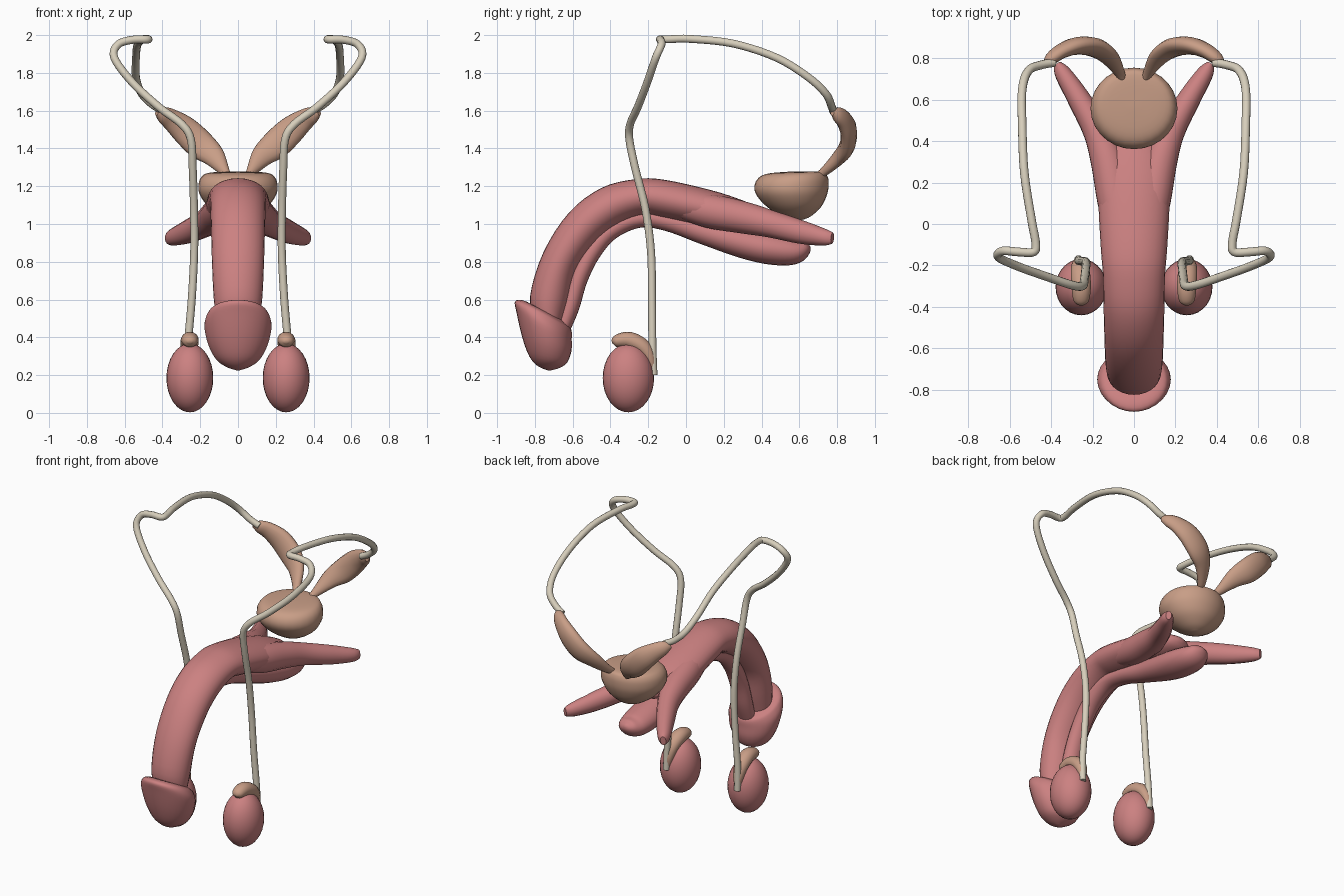
import bpy, bmesh, math
from mathutils import Vector


def material(name, rgb):
    m = bpy.data.materials.new(name)
    m.diffuse_color = (*rgb, 1)
    return m


PINK = material("pink_tissue", (0.60, 0.22, 0.22))
BROWN = material("tan_gland", (0.58, 0.34, 0.24))
CREAM = material("cream_duct", (0.68, 0.62, 0.50))


def smooth_rows(rows, n):
    """Catmull-Rom interpolation of rows of numbers."""
    out = []
    for i in range(len(rows) - 1):
        a, b, c, d = (rows[max(i - 1, 0)], rows[i], rows[i + 1], rows[min(i + 2, len(rows) - 1)])
        for k in range(n):
            t = k / n
            out.append([0.5 * (2 * q + (r - p) * t + (2 * p - 5 * q + 4 * r - s) * t * t
                               + (3 * q - p - 3 * r + s) * t ** 3) for p, q, r, s in zip(a, b, c, d)])
    out.append(list(rows[-1]))
    return out


def skin(name, rings, mat, sides, angle=50):
    """Skin elliptical rings (centre, u, v) into a closed mesh."""
    bm = bmesh.new()
    loops = []
    for c, u, v in rings:
        loops.append([bm.verts.new(c + u * math.cos(2 * math.pi * k / sides) + v * math.sin(2 * math.pi * k / sides))
                      for k in range(sides)])
    for a, b in zip(loops, loops[1:]):
        for k in range(sides):
            j = (k + 1) % sides
            bm.faces.new((a[k], a[j], b[j], b[k]))
    bm.faces.new(loops[0])
    bm.faces.new(loops[-1])
    bmesh.ops.recalc_face_normals(bm, faces=bm.faces)
    me = bpy.data.meshes.new(name)
    bm.to_mesh(me)
    bm.free()
    me.materials.append(mat)
    ob = bpy.data.objects.new(name, me)
    bpy.context.collection.objects.link(ob)
    bpy.ops.object.select_all(action='DESELECT')
    ob.select_set(True)
    bpy.context.view_layer.objects.active = ob
    bpy.ops.object.shade_smooth_by_angle(angle=math.radians(angle))
    return ob


def slices(name, rows, mat, n=4, sides=28):
    """Rows: y, z of one edge, y, z of the opposite edge, half width in x."""
    rings = []
    for y0, z0, y1, z1, w in smooth_rows(rows, n):
        p, q = Vector((0, y0, z0)), Vector((0, y1, z1))
        rings.append(((p + q) / 2, (p - q) / 2, Vector((w, 0, 0))))
    return skin(name, rings, mat, sides)


def tube(name, rows, mat, ref, sx=1, n=5, sides=14):
    """Rows: x, y, z, radius across ref, radius along ref."""
    rows = smooth_rows(rows, n)
    pts = [Vector((r[0] * sx, r[1], r[2])) for r in rows]
    rings, u = [], None
    for i, p in enumerate(pts):
        t = (pts[min(i + 1, len(pts) - 1)] - pts[max(i - 1, 0)]).normalized()
        u = t.cross(Vector(ref)) if u is None else u - t * u.dot(t)
        u.normalize()
        rings.append((p, u * max(rows[i][3], .002), t.cross(u) * max(rows[i][4], .002)))
    return skin(name, rings, mat, sides)


# Shaft
slices("shaft", [
    (-.80, .48, -.66, .46, .11), (-.825, .62, -.625, .58, .128), (-.755, .85, -.58, .76, .138),
    (-.62, 1.06, -.47, .91, .143), (-.45, 1.19, -.35, 1.0, .147), (-.27, 1.237, -.22, 1.045, .15),
    (-.12, 1.235, -.12, 1.03, .16), (.13, 1.18, .12, .98, .172), (.30, 1.125, .28, .96, .16),
    (.42, 1.07, .41, .98, .09), (.45, 1.04, .45, 1.02, .02)], PINK)

# Flared cap at the free end
slices("glans", [
    (-.79, .56, -.66, .50, .09), (-.86, .595, -.63, .465, .14), (-.905, .59, -.607, .44, .163),
    (-.897, .53, -.605, .39, .178), (-.867, .40, -.607, .325, .158), (-.83, .30, -.63, .265, .115),
    (-.785, .248, -.67, .238, .06), (-.73, .225, -.715, .225, .008)], PINK)

# Underside column with its bulb
tube("spongy_column", [
    (0, .655, .885, .008, .01), (0, .635, .875, .04, .06), (0, .57, .855, .07, .095),
    (0, .45, .868, .083, .11), (0, .30, .90, .08, .10), (0, .10, .955, .065, .075),
    (0, -.10, 1.015, .052, .062), (0, -.25, 1.03, .05, .06), (0, -.40, .965, .05, .06),
    (0, -.50, .85, .05, .06), (0, -.57, .71, .05, .062), (0, -.615, .56, .05, .065),
    (0, -.66, .43, .04, .06)], PINK, (1, 0, 0), sides=20)

# Prostate
slices("prostate", [
    (.57, 1.02, .61, 1.02, .02), (.51, 1.04, .66, 1.04, .08), (.43, 1.09, .715, 1.09, .155),
    (.375, 1.15, .745, 1.15, .20), (.362, 1.20, .755, 1.20, .21), (.385, 1.245, .75, 1.25, .195),
    (.44, 1.268, .72, 1.275, .15), (.56, 1.278, .60, 1.278, .02)], BROWN)

for side, sx in (("left", 1), ("right", -1)):
    # Diverging root of the shaft
    tube(side + "_crus", [
        (.07, -.05, 1.11, .07, .07), (.09, .12, 1.07, .09, .09), (.125, .30, 1.035, .085, .085),
        (.18, .45, 1.0, .072, .068), (.27, .61, .957, .062, .055), (.345, .73, .93, .045, .04),
        (.37, .775, .925, .03, .018)], PINK, (1, 0, 0), sx)

    # Testis
    bpy.ops.mesh.primitive_uv_sphere_add(segments=28, ring_count=16, location=(.255 * sx, -.305, .185))
    ob = bpy.context.object
    ob.name = side + "_testis"
    ob.scale = (.124, .136, .182)
    ob.data.materials.append(PINK)
    bpy.ops.object.shade_smooth()

    # Epididymis
    tube(side + "_epididymis", [
        (.255, -.392, .375, .008, .012), (.255, -.37, .38, .032, .038), (.255, -.30, .385, .044, .048),
        (.26, -.225, .345, .042, .046), (.263, -.188, .28, .03, .034), (.265, -.175, .20, .01, .012)],
        BROWN, (1, 0, 0), sx)

    # Vas deferens
    path = [
        (.268, -.172, .20), (.265, -.178, .36), (.245, -.18, .60), (.232, -.185, .85), (.233, -.215, 1.08),
        (.24, -.27, 1.30), (.25, -.30, 1.45), (.30, -.295, 1.53), (.42, -.255, 1.62), (.56, -.205, 1.75),
        (.655, -.16, 1.88), (.635, -.13, 1.95), (.56, -.135, 1.975), (.485, -.135, 1.977), (.475, -.09, 1.978),
        (.495, .02, 1.98), (.53, .25, 1.955), (.54, .48, 1.88), (.54, .65, 1.775), (.51, .74, 1.69),
        (.45, .768, 1.63), (.385, .78, 1.595)]
    tube(side + "_vas_deferens", [(*p, .021, .021) for p in path], CREAM, (1, 0, 0), sx, sides=12)

    # Seminal vesicle, flattened front to back
    tube(side + "_seminal_vesicle", [
        (.055, .695, 1.255, .018, .015), (.075, .74, 1.285, .03, .025), (.13, .815, 1.36, .06, .035),
        (.20, .855, 1.42, .078, .042), (.28, .86, 1.495, .075, .042), (.35, .835, 1.55, .058, .036),
        (.40, .80, 1.58, .042, .03), (.43, .775, 1.59, .016, .012)], BROWN, (0, 1, 0), sx)
